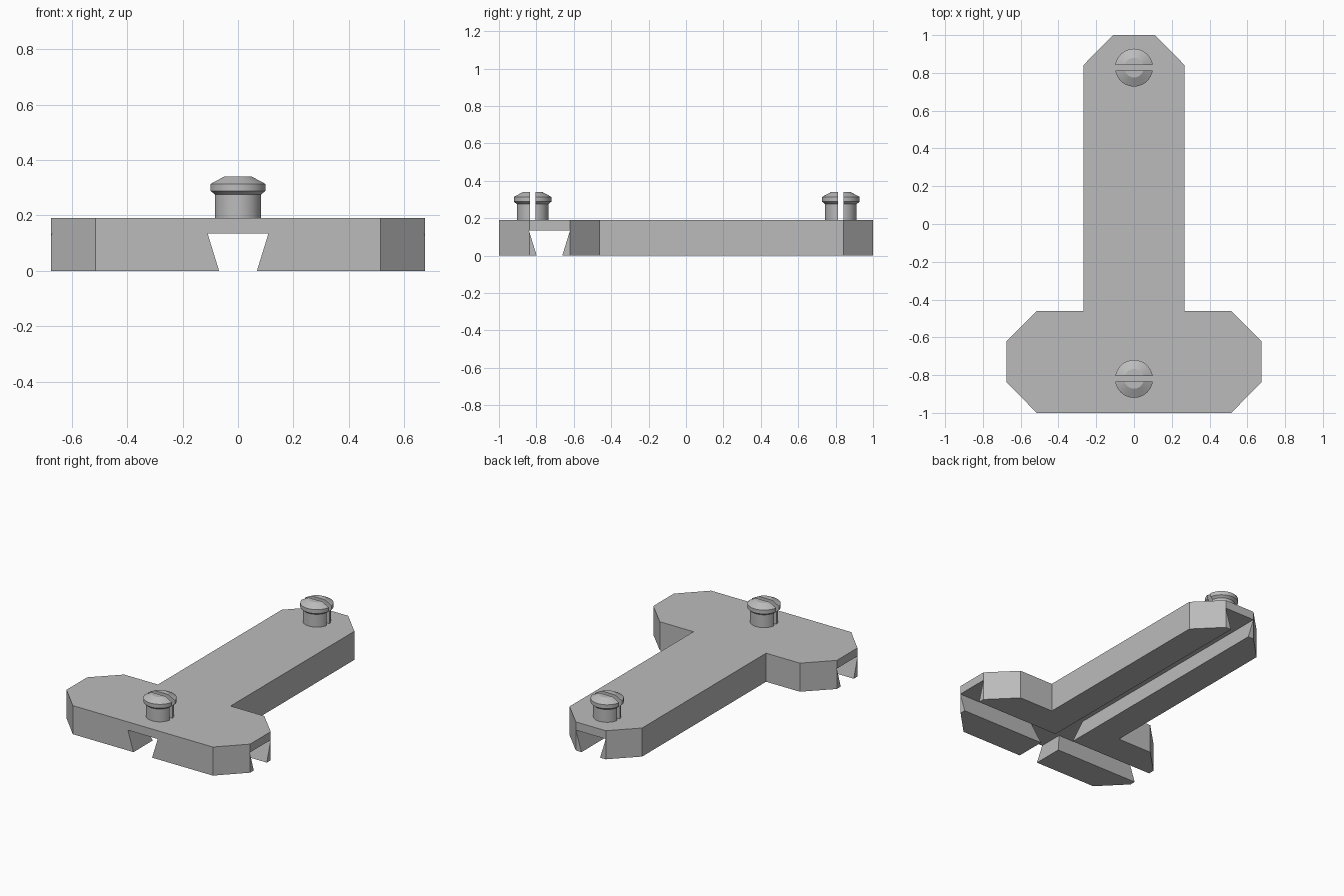
import bpy, bmesh, math
from mathutils import Vector, Matrix

if "Cube" in bpy.data.objects:
    bpy.data.objects.remove(bpy.data.objects["Cube"], do_unlink=True)

grey = bpy.data.materials.new("plain_grey")
grey.use_nodes = True
grey.diffuse_color = (0.5, 0.5, 0.5, 1)
grey.node_tree.nodes["Principled BSDF"].inputs["Base Color"].default_value = (0.5, 0.5, 0.5, 1)

BODY_TOP = 0.19


def finish(name, bm):
    bmesh.ops.recalc_face_normals(bm, faces=bm.faces)
    mesh = bpy.data.meshes.new(name)
    bm.to_mesh(mesh)
    bm.free()
    mesh.materials.append(grey)
    obj = bpy.data.objects.new(name, mesh)
    bpy.context.collection.objects.link(obj)
    return obj


def prism(name, points, offset):
    """Extrude a closed outline along an offset vector."""
    bm = bmesh.new()
    face = bm.faces.new([bm.verts.new(p) for p in points])
    ext = bmesh.ops.extrude_face_region(bm, geom=[face], use_keep_orig=True)
    verts = [g for g in ext["geom"] if isinstance(g, bmesh.types.BMVert)]
    bmesh.ops.translate(bm, verts=verts, vec=Vector(offset))
    return finish(name, bm)


def cut(obj, cutter):
    mod = obj.modifiers.new("cut", "BOOLEAN")
    mod.operation = "DIFFERENCE"
    mod.solver = "EXACT"
    mod.object = cutter
    bpy.context.view_layer.objects.active = obj
    bpy.ops.object.modifier_apply(modifier=mod.name)
    bpy.data.objects.remove(cutter, do_unlink=True)


# T-shaped body with chamfered ends
right = [(0.11, 1), (0.267, 0.842), (0.267, -0.46), (0.515, -0.46),
         (0.675, -0.62), (0.675, -0.837), (0.515, -1)]
outline = right + [(-x, y) for x, y in reversed(right)]
body = prism("t_body", [(x, y, 0) for x, y in outline], (0, 0, BODY_TOP))

# Crossing dovetail slots in the underside
dovetail = [(-0.053, -0.05), (0.053, -0.05), (0.11, 0.135), (-0.11, 0.135)]
cut(body, prism("long_slot", [(u, -1.2, z) for u, z in dovetail], (0, 2.4, 0)))
cut(body, prism("cross_slot", [(-1, -0.73 + u, z) for u, z in dovetail], (2, 0, 0)))


# Split pins with a flared, domed head
def split_pin(name, y):
    profile = [(0, 0.18), (0.084, 0.18), (0.084, 0.275), (0.1, 0.288),
               (0.1, 0.314), (0.052, 0.34), (0, 0.34)]
    bm = bmesh.new()
    verts = [bm.verts.new((r, 0, z)) for r, z in profile]
    edges = [bm.edges.new(pair) for pair in zip(verts, verts[1:])]
    bmesh.ops.spin(bm, geom=verts + edges, cent=(0, 0, 0), axis=(0, 0, 1),
                   angle=math.tau, steps=48)
    bmesh.ops.remove_doubles(bm, verts=bm.verts, dist=0.0005)
    bmesh.ops.translate(bm, verts=bm.verts, vec=(0, y, 0))
    pin = finish(name, bm)
    slit = bmesh.new()
    bmesh.ops.create_cube(slit, size=1, matrix=Matrix.Translation((0, y, 0.3))
                          @ Matrix.Diagonal((0.4, 0.03, 0.4, 1)))
    cut(pin, finish("slit", slit))
    bpy.ops.object.select_all(action="DESELECT")
    pin.select_set(True)
    bpy.context.view_layer.objects.active = pin
    bpy.ops.object.shade_smooth_by_angle(angle=math.radians(20))


split_pin("back_pin", 0.828)
split_pin("front_pin", -0.82)
